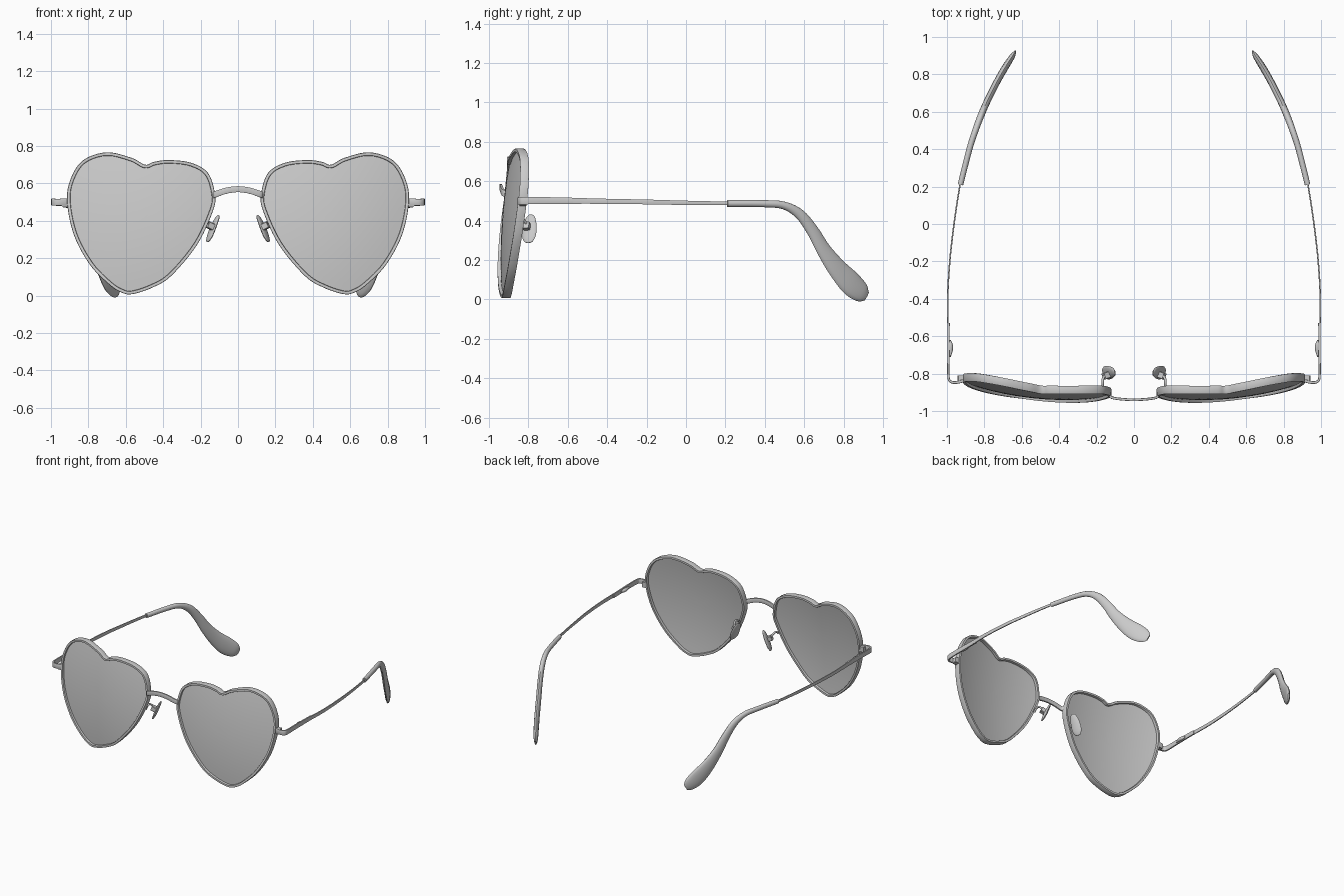
import bpy, bmesh, math
from mathutils import Vector

cube = bpy.data.objects.get("Cube")
if cube:
    bpy.data.objects.remove(cube, do_unlink=True)

grey = bpy.data.materials.new("soft_grey")
grey.use_nodes = True
GREY = (0.6, 0.6, 0.6, 1)
grey.diffuse_color = GREY
grey.node_tree.nodes["Principled BSDF"].inputs["Base Color"].default_value = GREY

ROUND = [(math.cos(a * math.tau / 16), math.sin(a * math.tau / 16)) for a in range(16)]
FLAT = [(-1, -0.8), (-0.8, -1), (0.8, -1), (1, -0.8), (1, 0.8), (0.8, 1), (-0.8, 1), (-1, 0.8)]
UP = Vector((0, 0, 1))
BACK = Vector((0, 1, 0))


def build(name, verts, faces):
    mesh = bpy.data.meshes.new(name)
    mesh.from_pydata(verts, [], faces)
    bm = bmesh.new()
    bm.from_mesh(mesh)
    bmesh.ops.recalc_face_normals(bm, faces=bm.faces)
    bm.to_mesh(mesh)
    bm.free()
    mesh.materials.append(grey)
    obj = bpy.data.objects.new(name, mesh)
    bpy.context.collection.objects.link(obj)
    bpy.ops.object.select_all(action="DESELECT")
    obj.select_set(True)
    bpy.context.view_layer.objects.active = obj
    bpy.ops.object.shade_smooth_by_angle(angle=math.radians(35))


def pair(name, verts, faces):
    """The same part on both sides."""
    for side, sign in (("left", 1), ("right", -1)):
        build(side + "_" + name, [(sign * v[0], v[1], v[2]) for v in verts], faces)


def smooth(points, steps=6, closed=False):
    """Curve through the points; sizes are blended along with positions."""
    p = [Vector(q) for q in points]
    n = len(p)
    pick = (lambda i: p[i % n]) if closed else (lambda i: p[max(0, min(n - 1, i))])
    out = []
    for i in range(n if closed else n - 1):
        a, b, c, d = (pick(i + k) for k in (-1, 0, 1, 2))
        for s in range(steps):
            t = s / steps
            out.append(b + (c - a) * (t / 2) + (a * 2 - b * 5 + c * 4 - d) * (t * t / 2)
                       + (b * 3 - a - c * 3 + d) * (t ** 3 / 2))
    return out if closed else out + [p[-1]]


def sweep(path, section, up=UP, closed=False):
    """Section carried along (x, y, z, half width, half height) points."""
    n, m = len(path), len(section)
    verts, faces = [], []
    for i, q in enumerate(path):
        ahead = path[(i + 1) % n] if closed else path[min(i + 1, n - 1)]
        behind = path[i - 1] if closed else path[max(i - 1, 0)]
        along = (Vector(ahead[:3]) - Vector(behind[:3])).normalized()
        side = along.cross(up).normalized()
        rise = side.cross(along)
        verts += [Vector(q[:3]) + side * (a * q[3]) + rise * (b * q[4]) for a, b in section]
    for i in range(n if closed else n - 1):
        j = (i + 1) % n
        for k in range(m):
            l = (k + 1) % m
            faces.append((i * m + k, i * m + l, j * m + l, j * m + k))
    if not closed:
        faces += [tuple(range(m)), tuple(range((n - 1) * m, n * m))]
    return verts, faces


def face_curve(x, z):
    """Depth of the curved, tilted front."""
    return -0.935 + 0.3 * (x - 0.36) ** 2 + 0.18 * (z - 0.2) ** 2


# Heart outline, one side
HEART = [(.566, .008), (.46, .042), (.358, .105), (.22, .27), (.135, .45), (.123, .54), (.16, .655),
         (.25, .71), (.37, .725), (.45, .715), (.497, .7), (.57, .737), (.705, .766),
         (.833, .72), (.9, .61), (.913, .49), (.875, .318), (.79, .163), (.69, .06), (.625, .018)]
outer = smooth(HEART, 6, True)
RIM = 0.009
outline = []
for i, q in enumerate(outer):
    d = (outer[(i + 1) % len(outer)] - outer[i - 1]).normalized()
    outline.append(Vector((q.x + d.y * RIM, q.y - d.x * RIM)))

# Rims
pair("rim", *sweep([(q.x, face_curve(q.x, q.y), q.y, RIM, 0.022) for q in outline],
                   FLAT, BACK, True))

# Lenses: front and back skins of shrinking rings
middle = Vector((0.52, 0.4))
count, rings = len(outline), 8
verts, faces = [], []
for offset in (-0.006, 0.006):
    start = len(verts)
    for r in range(rings):
        for q in outline:
            p = middle + (q - middle) * (1 - r / rings)
            verts.append((p.x, face_curve(p.x, p.y) + offset, p.y))
    verts.append((middle.x, face_curve(*middle) + offset, middle.y))
    for i in range(count):
        j = (i + 1) % count
        for r in range(rings - 1):
            a, b = start + r * count, start + (r + 1) * count
            faces.append((a + i, a + j, b + j, b + i))
        faces.append((b + i, b + j, len(verts) - 1))
skin = len(verts) // 2
faces += [(i, (i + 1) % count, skin + (i + 1) % count, skin + i) for i in range(count)]
pair("lens", verts, faces)

# Bridge: arched strip hooked back to the rims
half = [(.132, -.89, .536), (.128, -.918, .538), (.112, -.93, .545), (.06, -.937, .562)]
arch = half + [(0, -.94, .569)] + [(-x, y, z) for x, y, z in reversed(half)]
build("bridge", *sweep(smooth([p + (.007, .016) for p in arch]), FLAT))

# End pieces wrapping from rim to arm, with their lugs
pair("end_piece", *sweep(smooth([
    (.9, -.835, .5, .008, .018), (.95, -.847, .5, .008, .018), (.98, -.842, .5, .007, .018),
    (.992, -.815, .501, .006, .018), (.992, -.7, .502, .006, .017),
    (.991, -.53, .5, .006, .015)]), FLAT))
pair("rim_lug", *sweep([(.925, -.845, .495, .018, .02), (.925, -.81, .495, .018, .02)], FLAT))

# Hinges
pair("hinge", *sweep(smooth([
    (.984, -.71, .5, .004, .008), (.98, -.68, .5, .01, .012),
    (.98, -.65, .5, .012, .013), (.984, -.62, .5, .004, .008)], 4), ROUND))

# Arms
pair("arm", *sweep(smooth([
    (.992, -.62, .502, .004, .015), (.996, -.4, .498, .004, .013), (.985, -.2, .495, .004, .012),
    (.966, -.03, .491, .004, .011), (.948, .1, .489, .004, .01), (.925, .24, .487, .004, .009)]),
    FLAT))

# Ear tips: round sleeves that bend down and broaden
pair("ear_tip", *sweep(smooth([
    (.928, .21, .487, .015, .017), (.88, .4, .486, .016, .018), (.848, .5, .476, .017, .02),
    (.818, .58, .43, .018, .027), (.79, .645, .345, .018, .033), (.763, .7, .25, .018, .04),
    (.73, .765, .16, .018, .052), (.69, .835, .083, .018, .063),
    (.655, .89, .036, .015, .052), (.638, .917, .016, .006, .025)]), ROUND))

# Nose pads
pair("nose_pad", *sweep(smooth([
    (.102, -.79, .43, .003, .008), (.11, -.79, .415, .008, .024), (.13, -.792, .37, .011, .036),
    (.15, -.797, .32, .01, .036), (.162, -.797, .294, .006, .022),
    (.165, -.797, .287, .002, .006)]), ROUND, Vector((0.35, 0.94, 0))))

# Pad holders: bent wire and a small clip
pair("pad_wire", *sweep(smooth([
    (.165, -.885, .39, .007, .007), (.168, -.855, .41, .007, .007),
    (.165, -.825, .405, .007, .007), (.15, -.805, .375, .007, .007)]), ROUND))
pair("pad_clip", *sweep([(.132, -.805, .365, .018, .018), (.162, -.815, .38, .018, .018)], FLAT))
